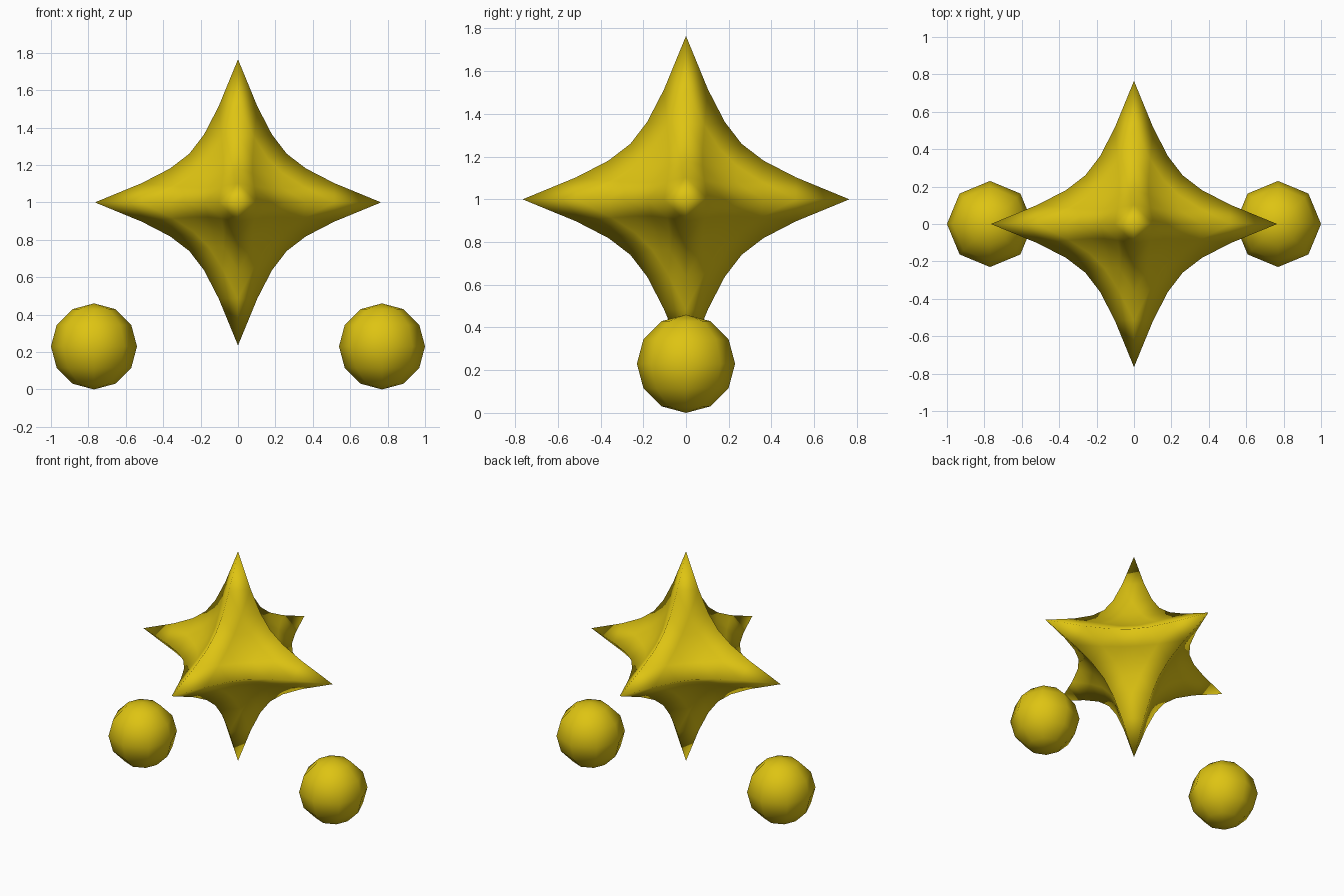
import bpy, bmesh
from mathutils import Vector

if "Cube" in bpy.data.objects:
    bpy.data.objects.remove(bpy.data.objects["Cube"])

gold = bpy.data.materials.new("golden yellow")
gold.diffuse_color = (0.73, 0.55, 0.006, 1)
gold.use_nodes = True
gold.node_tree.nodes["Principled BSDF"].inputs["Base Color"].default_value = gold.diffuse_color


def finish(bm, name, loc):
    bmesh.ops.recalc_face_normals(bm, faces=bm.faces)
    for f in bm.faces:
        f.smooth = True
    me = bpy.data.meshes.new(name)
    bm.to_mesh(me)
    bm.free()
    me.materials.append(gold)
    ob = bpy.data.objects.new(name, me)
    ob.location = loc
    bpy.context.collection.objects.link(ob)


# Six-pointed star: subdivided octahedron, drawn inwards away from its tips
N, TIP = 6, 0.765


def pull(v):
    w = v.length_squared
    return v * TIP * (0.40 + 0.56 * w + 0.04 * w ** 8)


bm = bmesh.new()
for sx in (-1, 1):
    for sy in (-1, 1):
        for sz in (-1, 1):
            grid = {}
            for i in range(N + 1):
                for j in range(N + 1 - i):
                    v = Vector((sx * i, sy * j, sz * (N - i - j))) / N
                    grid[i, j] = bm.verts.new(pull(v))
            for i in range(N):
                for j in range(N - i):
                    bm.faces.new((grid[i, j], grid[i + 1, j], grid[i, j + 1]))
                    if i + j < N - 1:
                        bm.faces.new((grid[i + 1, j], grid[i + 1, j + 1], grid[i, j + 1]))
bmesh.ops.remove_doubles(bm, verts=bm.verts, dist=1e-5)
finish(bm, "star_body", (0, 0, 1.0))

# Two low-poly balls beside the lower tip
for side, name in ((-1, "left_ball"), (1, "right_ball")):
    bm = bmesh.new()
    bmesh.ops.create_uvsphere(bm, u_segments=8, v_segments=6, radius=0.23)
    finish(bm, name, (side * 0.77, 0, 0.23))
